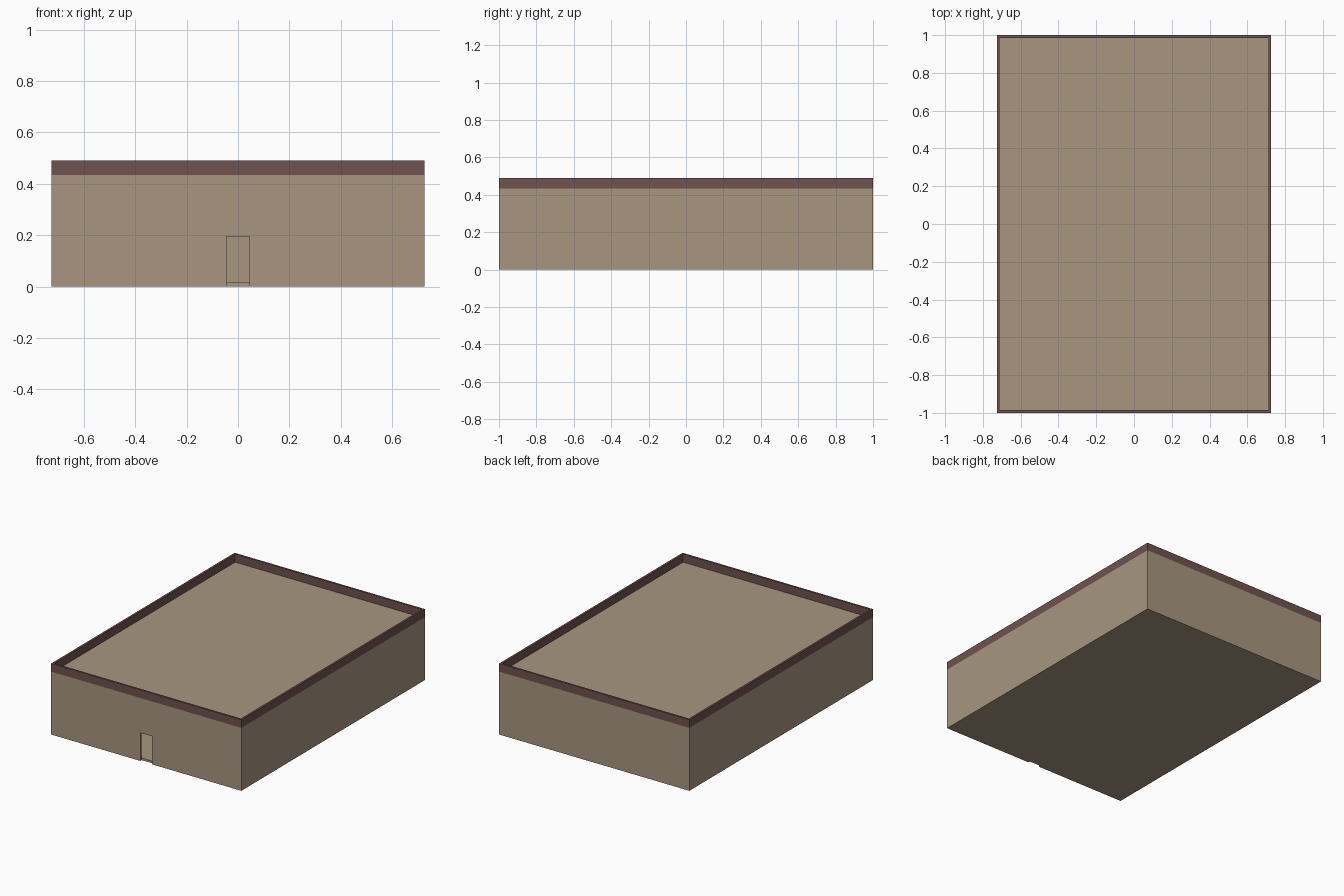
import bpy, bmesh

if "Cube" in bpy.data.objects:
    bpy.data.objects.remove(bpy.data.objects["Cube"])

HX, HY = 0.726, 1.0        # outer half sizes
T = 0.014                  # wall thickness
H_BAND, H = 0.434, 0.49    # band start, total height
FLOOR = 0.015


def srgb(r, g, b):
    f = lambda c: c / 12.92 if c <= 0.04045 else ((c + 0.055) / 1.055) ** 2.4
    return (f(r / 255), f(g / 255), f(b / 255), 1)


def material(name, col):
    m = bpy.data.materials.new(name)
    m.diffuse_color = col
    m.use_nodes = True
    m.node_tree.nodes["Principled BSDF"].inputs["Base Color"].default_value = m.diffuse_color
    return m


beige = material("beige wall", srgb(168, 150, 128))
brown = material("brown trim", srgb(111, 82, 78))


def add(name, bm, mats):
    bmesh.ops.recalc_face_normals(bm, faces=bm.faces)
    me = bpy.data.meshes.new(name)
    bm.to_mesh(me)
    bm.free()
    for m in mats:
        me.materials.append(m)
    ob = bpy.data.objects.new(name, me)
    bpy.context.collection.objects.link(ob)
    return ob


def box(name, lo, hi, mat):
    bm = bmesh.new()
    bmesh.ops.create_cube(bm, size=1)
    for v in bm.verts:
        for i in range(3):
            v.co[i] = lo[i] if v.co[i] < 0 else hi[i]
    return add(name, bm, [mat])


# Hollow wall ring: a closed cross-section swept round the four corners
bm = bmesh.new()
section = [(0, 0), (0, H_BAND), (0, H), (T, H), (T, H_BAND), (T, 0)]
rings = [[bm.verts.new((sx * (HX - d), sy * (HY - d), z)) for d, z in section]
         for sx, sy in ((-1, -1), (1, -1), (1, 1), (-1, 1))]
n = len(section)
for i in range(4):
    a, b = rings[i], rings[(i + 1) % 4]
    for k in range(n):
        f = bm.faces.new((a[k], b[k], b[(k + 1) % n], a[(k + 1) % n]))
        # brown trim above the band line
        f.material_index = int(f.calc_center_median().z > H_BAND)
walls = add("walls", bm, [beige, brown])

# Doorway cut through the front wall
cutter = box("door_cutter", (-0.045, -HY - 0.1, -0.1), (0.045, -HY + T + 0.05, 0.194), beige)
cutter.hide_render = True
cutter.hide_viewport = True
mod = walls.modifiers.new("doorway", 'BOOLEAN')
mod.operation = 'DIFFERENCE'
mod.solver = 'EXACT'
mod.object = cutter

# Floor and roof slabs inside the walls
x, y = HX - T, HY - T
box("floor", (-x, -y, 0), (x, y, FLOOR), beige)
box("roof", (-x, -y, H_BAND - FLOOR), (x, y, H_BAND), beige)
